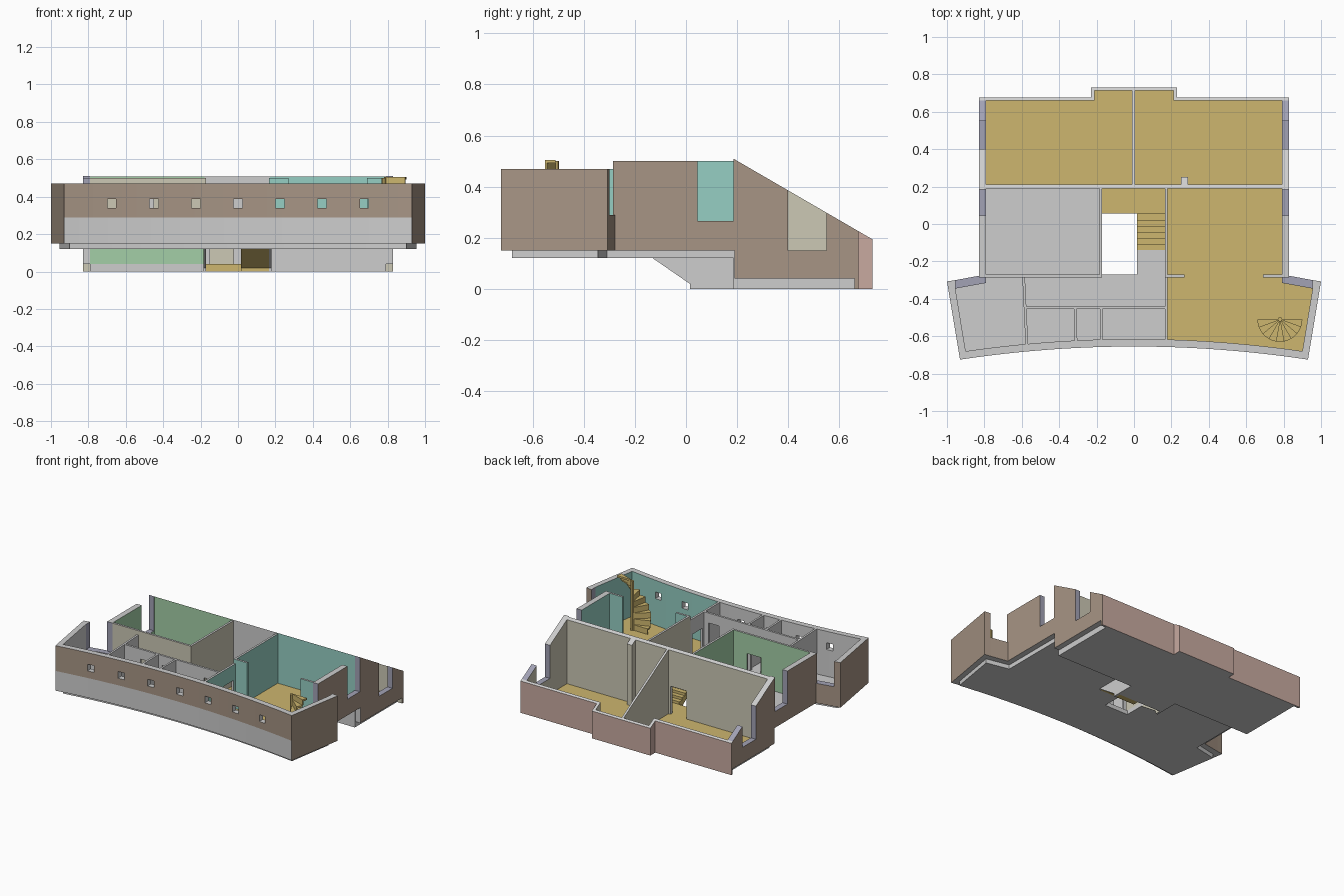
import bpy, bmesh, math
from mathutils import Vector

if "Cube" in bpy.data.objects:
    bpy.data.objects.remove(bpy.data.objects["Cube"])

# ---- palette (sRGB converted to linear) ----
PAL = {"wall_grey": (205, 205, 205), "floor_gold": (205, 182, 110), "outer_brown": (167, 149, 133),
       "rear_pink": (200, 170, 160), "room_teal": (150, 207, 196), "room_green": (164, 207, 167),
       "room_khaki": (204, 200, 181), "reveal_lavender": (162, 162, 181)}
NAMES = list(PAL)
MATS = []
for n, rgb in PAL.items():
    m = bpy.data.materials.new(n)
    m.diffuse_color = [((c / 255 + 0.055) / 1.055) ** 2.4 for c in rgb] + [1]
    m.use_nodes = True
    m.node_tree.nodes["Principled BSDF"].inputs["Base Color"].default_value = m.diffuse_color
    MATS.append(m)
GREY, GOLD, BROWN, PINK, TEAL, GREEN, KHAKI, LAV = NAMES


def roof(y):
    """Height of the sloping cut over the rear rooms."""
    return 0.51 - 0.58 * (y - 0.185)


def solid(name, pts, lo, hi, rule, axis="z", cut=None, slope=False):
    """Extrude a polygon along z (xy points) or x (yz points); rule picks the face colour."""
    bm = bmesh.new()
    put = (lambda p, h: (p[0], p[1], h)) if axis == "z" else (lambda p, h: (h, p[0], p[1]))
    a = [bm.verts.new(put(p, lo)) for p in pts]
    b = [bm.verts.new(put(p, roof(p[1]) if slope else hi)) for p in pts]
    bm.faces.new(a)
    bm.faces.new(b)
    for i in range(len(pts)):
        j = (i + 1) % len(pts)
        bm.faces.new((a[i], a[j], b[j], b[i]))
    bmesh.ops.recalc_face_normals(bm, faces=bm.faces[:])
    if cut is not None:
        bmesh.ops.bisect_plane(bm, geom=bm.verts[:] + bm.edges[:] + bm.faces[:],
                               plane_co=(0, 0, cut), plane_no=(0, 0, 1))
    bm.normal_update()
    for f in bm.faces:
        col = rule if isinstance(rule, str) else rule(f.normal, f.calc_center_median())
        f.material_index = NAMES.index(col)
    me = bpy.data.meshes.new(name)
    bm.to_mesh(me)
    bm.free()
    for m in MATS:
        me.materials.append(m)
    ob = bpy.data.objects.new(name, me)
    bpy.context.collection.objects.link(ob)
    return ob


def box(name, x0, x1, y0, y1, z0, z1, rule, **k):
    return solid(name, [(x0, y0), (x1, y0), (x1, y1), (x0, y1)], z0, z1, rule, **k)


def opening(ob, *dims):
    """Cut a grey-lined door or window through a wall."""
    c = box("cutter", *dims, GREY)
    md = ob.modifiers.new("cut", "BOOLEAN")
    md.operation, md.solver, md.object = "DIFFERENCE", "EXACT", c
    bpy.context.view_layer.objects.active = ob
    bpy.ops.object.modifier_apply(modifier="cut")
    bpy.data.objects.remove(c)


def sides(north=GREY, south=GREY, east=GREY, west=GREY):
    """Colour rule by facing direction; tops and undersides are grey."""
    def rule(n, c):
        if abs(n.z) > 0.4:
            return GREY
        if abs(n.y) > abs(n.x):
            return north if n.y > 0 else south
        return east if n.x > 0 else west
    return rule


def floor_rule(n, c):
    return GOLD if n.z > 0.5 else GREY


def inner(x):
    return (x, -0.615 - 0.065 * (x / 0.9) ** 2)


def outer(x):
    return (x, -0.655 - 0.07 * (x / 0.93) ** 2)


def span(f, a, b, n):
    return [f(a + (b - a) * i / n) for i in range(n + 1)]


# ---- floors ----
solid("front_floor_left", span(inner, -0.9, 0.17, 14) +
      [(0.17, -0.14), (0.015, -0.14), (0.015, -0.27), (-0.17, -0.27), (-0.17, 0.19),
       (-0.79, 0.19), (-0.79, -0.31), (-0.955, -0.345)], 0.12, 0.15, GREY)
solid("front_floor_right", span(inner, 0.17, 0.9, 10) +
      [(0.955, -0.345), (0.79, -0.31), (0.79, 0.19), (0.17, 0.19)], 0.12, 0.15, floor_rule)
solid("rear_floor", [(-0.79, 0.19), (0.79, 0.19), (0.79, 0.66), (0.21, 0.66), (0.21, 0.715),
                     (-0.21, 0.715), (-0.21, 0.66), (-0.79, 0.66)], 0, 0.04, floor_rule)
box("landing", -0.17, 0.165, 0.055, 0.19, 0, 0.04, lambda n, c: GREY if n.z < -0.5 else GOLD)

# ---- straight stair between the two levels ----
steps = [(0.055, 0), (0.015, 0), (0.015, 0.02), (-0.13, 0.12), (-0.14, 0.12)]
for i in range(5, -1, -1):
    y, z = 0.055 - 0.0325 * i, 0.04 + 0.11 / 6 * (i + 1)
    steps += [(y - 0.0325, z), (y, z)]
solid("straight_stair", steps, 0.015, 0.165, GOLD, axis="x")
skirt = [(-0.13, 0.12), (0.015, 0.02), (0.015, 0), (0.19, 0), (0.19, 0.15), (-0.13, 0.15)]
solid("stair_side_right", skirt, 0.165, 0.18, GREY, axis="x")
solid("stair_side_left", skirt, -0.185, -0.17, sides(east=KHAKI), axis="x")

# ---- outer side walls, with windows open at the top ----
front_side = [(-0.285, 0.15), (0.19, 0.15), (0.19, 0.507), (0.185, 0.51), (0.185, 0.265),
              (0.045, 0.265), (0.045, 0.50), (-0.285, 0.50)]
rear_side = [(0.19, 0.04), (0.66, 0.04), (0.66, roof(0.66)), (0.55, roof(0.55)), (0.55, 0.15),
             (0.40, 0.15), (0.40, roof(0.40)), (0.19, roof(0.19))]


def side_rule(inside):
    def rule(n, c):
        if abs(n.x) > 0.5:
            return BROWN if n.x * c.x > 0 else inside
        reveal = (0.03 < c.y < 0.187 and c.z < 0.45) or 0.39 < c.y < 0.56 or c.y < -0.28
        if n.z > 0.5:
            reveal = c.z in (0, ) or abs(c.z - 0.265) < 0.01 or abs(c.z - 0.15) < 0.01
        return LAV if reveal and n.z > -0.5 else GREY
    return rule


for s, nm, col in ((-1, "left", GREEN), (1, "right", TEAL)):
    lo, hi = sorted((s * 0.79, s * 0.83))
    solid("front_side_wall_" + nm, front_side, lo, hi, side_rule(col), axis="x")
    solid("rear_side_wall_" + nm, rear_side, lo, hi, side_rule(KHAKI), axis="x")
    # low wall with sill under the angled corner window
    inside = TEAL if s > 0 else GREY
    solid("corner_sill_" + nm, [(s * 0.955, -0.30), (s * 0.83, -0.277), (s * 0.79, -0.285),
                                (s * 0.79, -0.315), (s * 0.955, -0.345)], 0.15, 0.29,
          lambda n, c: LAV if n.z > 0.5 else GREY if n.z < -0.5 else BROWN if n.y > 0.5 else inside)

# ---- rear wall with shallow bay ----
bay = [(-0.83, 0.675), (-0.23, 0.675), (-0.23, 0.73)]
bay_in = [(-0.21, 0.715), (-0.21, 0.66), (-0.83, 0.66)]
ring = bay + [(-x, y) for x, y in bay[::-1]] + [(-x, y) for x, y in bay_in[::-1]] + bay_in


def rear_rule(n, c):
    if abs(n.z) > 0.4:
        return GREY
    if abs(n.x) > 0.5:
        return BROWN if abs(c.x) > 0.8 else PINK if n.x * c.x > 0 else KHAKI
    return PINK if n.y > 0 else KHAKI


solid("rear_wall", ring, 0, 0, rear_rule, slope=True)
box("rear_partition", -0.01, 0.005, 0.21, 0.715, 0.04, 0, sides(*[KHAKI] * 4), slope=True)
box("chimney_column", 0.25, 0.29, 0.21, 0.25, 0.04, 0, sides(*[KHAKI] * 4), slope=True)

# ---- cross wall between front and rear rooms ----
box("cross_wall_left", -0.79, -0.18, 0.19, 0.21, 0.04, 0, sides(KHAKI, GREEN), slope=True)
hall = box("cross_wall_hall", -0.18, 0.17, 0.19, 0.21, 0.04, 0, sides(KHAKI, GREY), slope=True)
opening(hall, -0.15, -0.025, 0.15, 0.25, 0.03, 0.24)
opening(hall, 0.02, 0.15, 0.15, 0.25, 0.03, 0.24)
box("cross_wall_right", 0.17, 0.79, 0.19, 0.21, 0.04, 0, sides(KHAKI, TEAL), slope=True)
box("cross_wall_base", 0.18, 0.79, 0.185, 0.19, 0, 0.12, GREY)

# ---- curved front wing wall ----
end = [(1, -0.307), (0.955, -0.30), (0.955, -0.345)]
wing = span(outer, -0.93, 0.93, 24) + end + span(inner, 0.9, 0.17, 10) + \
    span(inner, 0.17, -0.9, 14)[1:] + [(-x, y) for x, y in end[::-1]]


def wing_rule(n, c):
    if abs(n.z) > 0.5:
        return GREY
    inside = TEAL if c.x > 0.17 else GREY
    if abs(n.x) > abs(n.y):
        if n.x * c.x > 0:
            return BROWN
        return LAV if c.y > -0.36 and c.z > 0.29 else inside
    if n.y > 0:
        return BROWN if c.y > -0.4 else inside
    return GREY if c.z < 0.29 else BROWN


front = solid("front_wing_wall", wing, 0.15, 0.47, wing_rule, cut=0.29)
for i in range(-3, 4):
    x = 0.225 * i
    opening(front, x - 0.024, x + 0.024, -0.8, -0.55, 0.34, 0.388)

# ---- interior walls, front level ----
w = box("green_room_south_wall", -0.79, -0.17, -0.285, -0.27, 0.15, 0.50, sides(GREEN, KHAKI, KHAKI))
opening(w, -0.40, -0.29, -0.35, -0.2, 0.14, 0.36)
box("hall_west_wall", -0.185, -0.17, -0.27, 0.19, 0.15, 0.50, sides(east=KHAKI, west=GREEN))
box("hall_east_wall", 0.165, 0.18, -0.285, 0.19, 0.15, 0.50, sides(TEAL, TEAL, TEAL, KHAKI))
w = box("wing_cross_wall", 0.165, 0.18, -0.617, -0.285, 0.15, 0.47, sides(east=TEAL))
opening(w, 0.1, 0.25, -0.42, -0.31, 0.14, 0.36)
box("teal_stub_left", 0.18, 0.27, -0.285, -0.27, 0.15, 0.50, sides(*[TEAL] * 4))
box("teal_stub_right", 0.69, 0.79, -0.285, -0.27, 0.15, 0.50, sides(*[TEAL] * 4))
w = box("corridor_wall", -0.58, 0.165, -0.455, -0.44, 0.15, 0.47, GREY)
for x0, x1 in ((-0.45, -0.34), (-0.28, -0.2), (0.05, 0.13)):
    opening(w, x0, x1, -0.5, -0.4, 0.14, 0.40)
for nm, xt, xb, yt, yb in (("bedroom", -0.59, -0.573, -0.285, -0.642), ("bath", -0.315, -0.31, -0.455, -0.624),
                           ("store", -0.175, -0.175, -0.455, -0.618)):
    solid(nm + "_partition", [(xt - 0.007, yt), (xb - 0.007, yb), (xb + 0.007, yb), (xt + 0.007, yt)],
          0.15, 0.47, GREY)

# ---- spiral stair ----
CX, CY, R = 0.78, -0.51, 0.12


def polar(r, deg):
    return (CX + r * math.cos(math.radians(deg)), CY + r * math.sin(math.radians(deg)))


solid("spiral_post", [polar(0.012, a) for a in range(0, 360, 45)], 0.15, 0.50, GOLD)
rise = 0.355 / 9
for i in range(9):
    a, z = 180 + 20 * i, 0.15 + rise * (i + 1)
    solid("spiral_tread", [(CX, CY)] + [polar(R, a + d) for d in (0, 10, 20)], z - 0.013, z, GOLD)
    solid("spiral_riser", [polar(0.01, a), polar(R, a), polar(R, a + 4), polar(0.01, a + 20)],
          z - rise, z - 0.013, GOLD)
